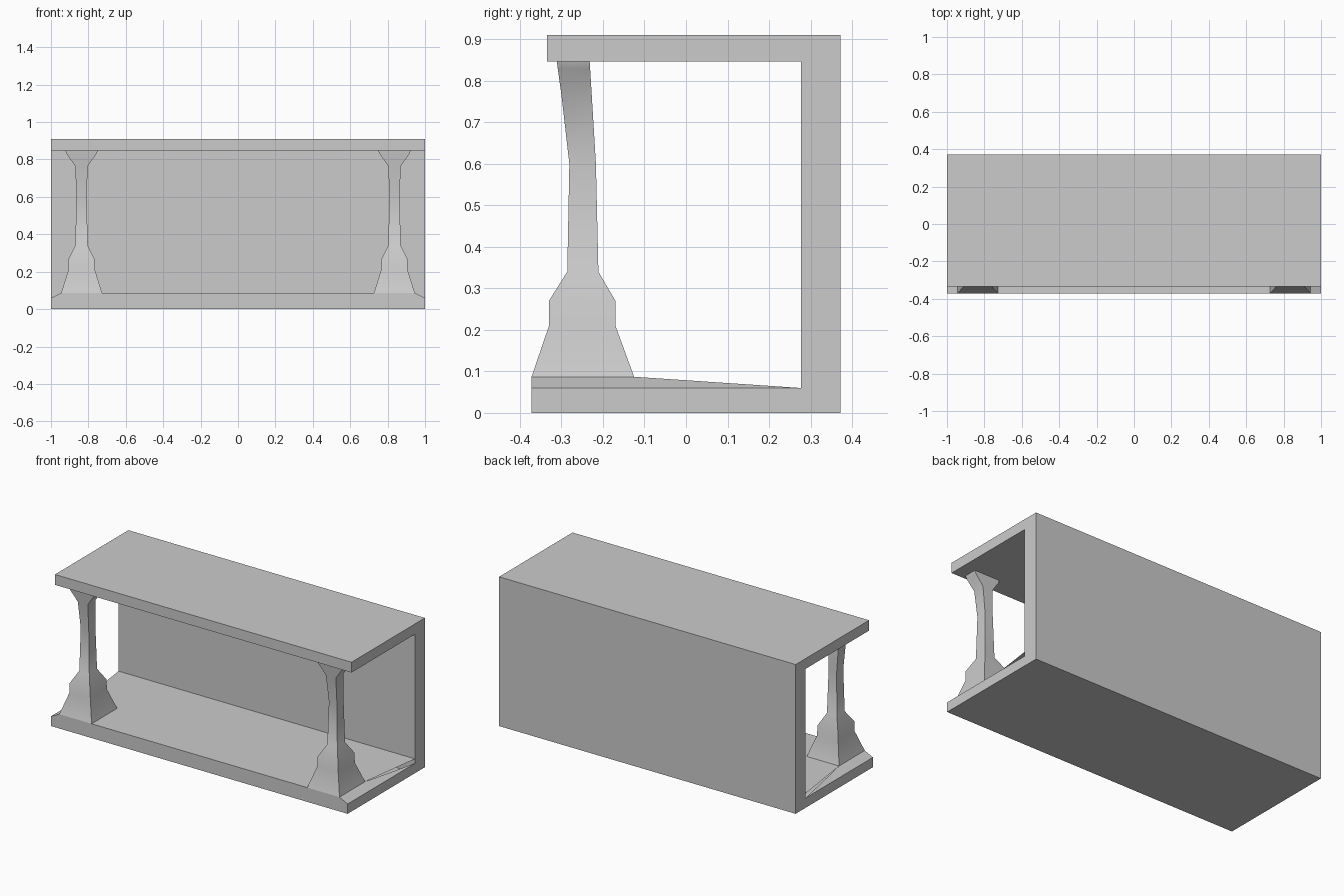
import bpy, bmesh

if "Cube" in bpy.data.objects:
    bpy.data.objects.remove(bpy.data.objects["Cube"])


def make_object(name, bm, smooth=False):
    bm.normal_update()
    mesh = bpy.data.meshes.new(name)
    bm.to_mesh(mesh)
    bm.free()
    ob = bpy.data.objects.new(name, mesh)
    bpy.context.collection.objects.link(ob)
    if smooth:
        bpy.ops.object.select_all(action='DESELECT')
        ob.select_set(True)
        bpy.context.view_layer.objects.active = ob
        bpy.ops.object.shade_smooth_by_angle(angle=0.6)
    return ob


# Back wall and roof: one L profile (y, z) extruded along x
profile = [(0.372, 0), (0.372, 0.91), (-0.335, 0.91),
           (-0.335, 0.847), (0.277, 0.847), (0.277, 0)]
bm = bmesh.new()
face = bm.faces.new([bm.verts.new((-1, y, z)) for y, z in profile])
ext = bmesh.ops.extrude_face_region(bm, geom=[face])
verts = [e for e in ext["geom"] if isinstance(e, bmesh.types.BMVert)]
bmesh.ops.translate(bm, verts=verts, vec=(2, 0, 0))
bmesh.ops.recalc_face_normals(bm, faces=bm.faces)
make_object("wall_and_roof", bm)

# Floor: hollow slab whose ends slope down, with a thin open gap at the back
F, B, P, T, L = -0.372, 0.277, -0.125, 0.087, 0.06
bm = bmesh.new()


def corners(x, y, z):
    return [bm.verts.new((s * x, y, z)) for s in (-1, 1)]


bottom_front, bottom_back = corners(1, F, 0), corners(1, B, 0)
low_front, low_back = corners(1, F, L), corners(1, B, L)
top_front, top_mid, top_back = corners(0.945, F, T), corners(0.945, P, T), corners(1, B, T)

bm.faces.new([bottom_front[0], bottom_back[0], bottom_back[1], bottom_front[1]])
bm.faces.new([bottom_front[0], bottom_front[1], low_front[1],
              top_front[1], top_front[0], low_front[0]])
bm.faces.new([top_front[0], top_front[1], top_mid[1],
              top_back[1], top_back[0], top_mid[0]])
for i in (0, 1):
    end = [bottom_front[i], bottom_back[i], low_back[i], low_front[i]]
    slope = [[top_front[i], low_front[i], top_mid[i]],
             [low_front[i], low_back[i], top_mid[i]]]
    for f in [end] + slope:
        bm.faces.new(f if i else f[::-1])
make_object("floor", bm)

# Pillars: lofted rectangles, (z, x inner, x outer, y front, y back)
sections = [(0.087, 0.727, 0.945, -0.372, -0.125),
            (0.21, 0.765, 0.907, -0.33, -0.17),
            (0.27, 0.768, 0.905, -0.33, -0.17),
            (0.34, 0.803, 0.87, -0.286, -0.211),
            (0.60, 0.81, 0.864, -0.281, -0.217),
            (0.765, 0.803, 0.87, -0.30, -0.227),
            (0.83, 0.757, 0.917, -0.309, -0.231),
            (0.847, 0.75, 0.922, -0.311, -0.232)]
for side, label in ((-1, "left"), (1, "right")):
    bm = bmesh.new()
    rings = [[bm.verts.new((side * x, y, z)) for x, y in
              ((x0, y0), (x1, y0), (x1, y1), (x0, y1))]
             for z, x0, x1, y0, y1 in sections]
    for a, b in zip(rings, rings[1:]):
        for i in range(4):
            j = (i + 1) % 4
            quad = [a[i], a[j], b[j], b[i]]
            bm.faces.new(quad if side > 0 else quad[::-1])
    make_object(label + "_pillar", bm, smooth=True)
